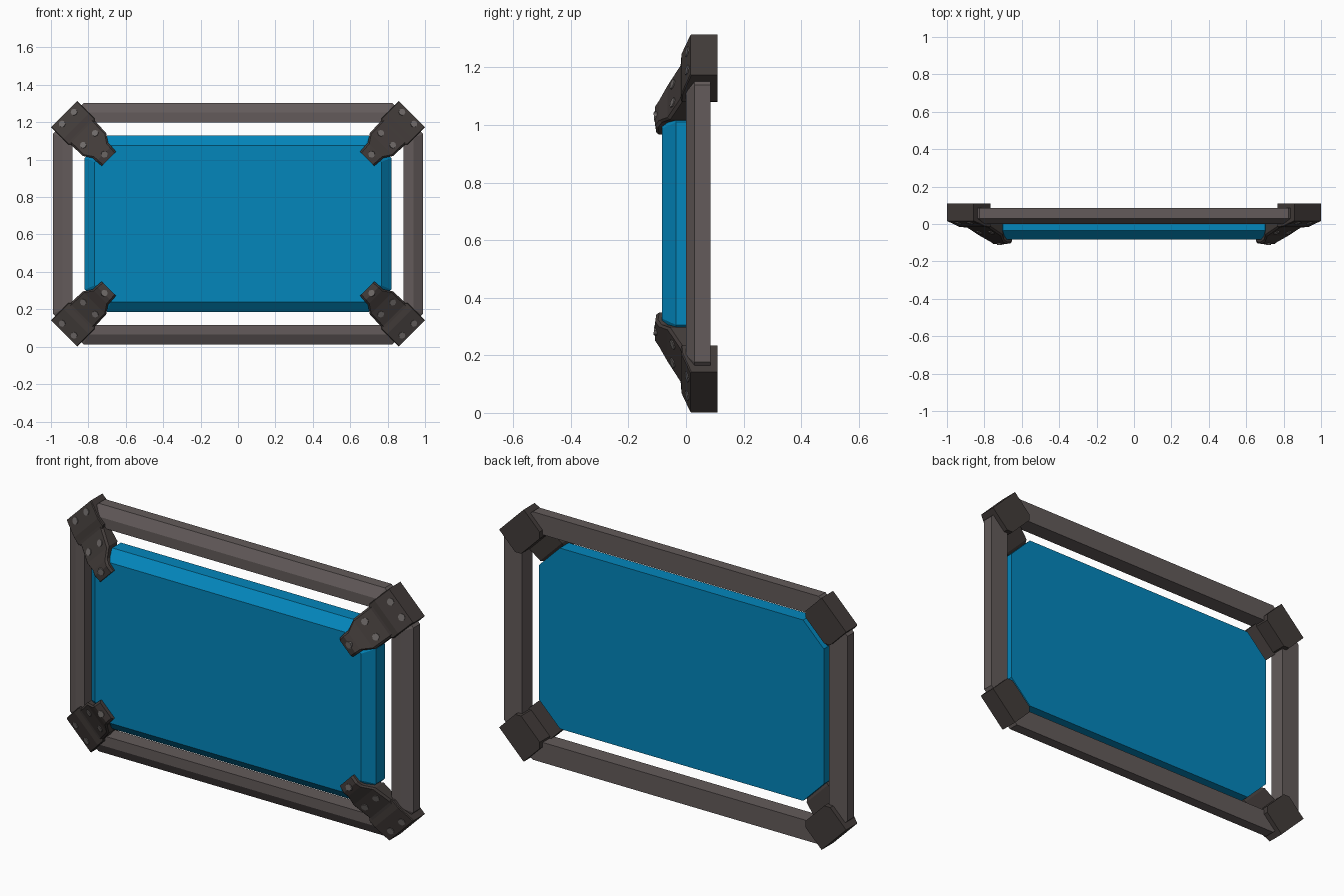
import bpy, bmesh, math
from mathutils import Vector

if "Cube" in bpy.data.objects:
    bpy.data.objects.remove(bpy.data.objects["Cube"])

ZC = 0.6575          # height of the model's centre
K = 2 - math.sqrt(2)  # keeps corner cuts parallel when insetting


def material(name, rgb):
    m = bpy.data.materials.new(name)
    m.diffuse_color = (*rgb, 1)
    m.use_nodes = True
    m.node_tree.nodes["Principled BSDF"].inputs["Base Color"].default_value = m.diffuse_color
    return m


def finish(bm, name, mat):
    bmesh.ops.recalc_face_normals(bm, faces=bm.faces)
    me = bpy.data.meshes.new(name)
    bm.to_mesh(me)
    bm.free()
    me.materials.append(mat)
    ob = bpy.data.objects.new(name, me)
    bpy.context.collection.objects.link(ob)
    return ob


def loft(bm, rings, closed=False):
    """Skin a list of point rings; cap the ends unless closed."""
    vs = [[bm.verts.new(p) for p in r] for r in rings]
    n = len(vs[0])
    pairs = list(zip(vs, vs[1:])) + ([(vs[-1], vs[0])] if closed else [])
    for a, b in pairs:
        for i in range(n):
            j = (i + 1) % n
            bm.faces.new((a[i], a[j], b[j], b[i]))
    if not closed:
        bm.faces.new(vs[0])
        bm.faces.new(vs[-1])


def octagon(hx, hz, cut, inset, y):
    """Rectangle with cut corners, inset evenly, at depth y."""
    c, x, z = cut - K * inset, hx - inset, hz - inset
    pts = [(x, z - c), (x - c, z), (c - x, z), (-x, z - c),
           (-x, c - z), (c - x, -z), (x - c, -z), (x, c - z)]
    return [(px, y, ZC + pz) for px, pz in pts]


def corner(d, w, y, sx, sz):
    """d = distance inward along the corner diagonal, w = across it."""
    r = math.sqrt(0.5)
    return Vector((sx * (0.9295 - (d + w) * r), y,
                   ZC + sz * (0.586 - (d - w) * r)))


def corner_loft(name, stations, mat, sx, sz):
    bm = bmesh.new()
    rings = []
    for d, w, back, front, c in stations:
        sec = [(-w, back), (w, back), (w, front + c),
               (w - c, front), (c - w, front), (-w, front + c)]
        rings.append([corner(d, a, y, sx, sz) for a, y in sec])
    loft(bm, rings)
    finish(bm, name, mat)


frame_mat = material("frame_grey", (0.125, 0.105, 0.103))
clamp_mat = material("clamp_dark", (0.055, 0.045, 0.042))
bolt_mat = material("bolt_grey", (0.16, 0.145, 0.14))
blue_mat = material("panel_blue", (0.001, 0.24, 0.5))

# Outer frame: bar with its outer front edge bevelled, swept round the opening
bm = bmesh.new()
profile = [(0, 0.03), (0.0525, 0), (0.105, 0), (0.105, 0.085), (0, 0.085)]
loft(bm, [octagon(0.99, 0.646, 0.165, i, y) for i, y in profile], closed=True)
finish(bm, "outer_frame", frame_mat)

# Screen panel with bevelled front
bm = bmesh.new()
loft(bm, [octagon(0.82, 0.471, 0.119, i, y)
          for i, y in [(0, 0.037), (0, -0.035), (0.053, -0.083)]])
finish(bm, "screen_panel", blue_mat)

# Corner brackets: block round the frame, sloping arm onto the panel, bolts
block = [(0, 0.1, 0.11, 0.015, 0.004), (0.09, 0.1, 0.11, -0.015, 0.004),
         (0.13, 0.1, 0.11, -0.018, 0.004), (0.155, 0.076, 0.11, -0.018, 0.004)]
arm = [(0.11, 0.09, 0.03, -0.015, 0.01), (0.135, 0.09, 0.03, -0.02, 0.01),
       (0.229, 0.088, 0.015, -0.064, 0.01), (0.274, 0.058, -0.02, -0.094, 0.01),
       (0.30, 0.057, -0.03, -0.107, 0.01), (0.338, 0.054, -0.06, -0.103, 0.01)]
# d, w, y, surface slope dy/dd
bolts = [(0.03, 0.045, 0.005, -0.33), (0.03, -0.045, 0.005, -0.33),
         (0.19, 0.045, -0.0457, -0.47), (0.19, -0.045, -0.0457, -0.47),
         (0.304, 0, -0.1065, 0.1)]
for sx, side in ((-1, "left"), (1, "right")):
    for sz, level in ((-1, "lower"), (1, "upper")):
        tag = f"{level}_{side}"
        corner_loft(f"corner_block_{tag}", block, clamp_mat, sx, sz)
        corner_loft(f"corner_arm_{tag}", arm, clamp_mat, sx, sz)
        bm = bmesh.new()
        for d, w, y, slope in bolts:
            n = Vector((slope, -1)).normalized()   # outward in (d, y)
            t = Vector((1, slope)).normalized()
            rings = []
            for h in (-0.008, 0.004):
                ring = []
                for k in range(8):
                    a = k * math.tau / 8
                    u = 0.018 * math.cos(a)
                    ring.append(corner(d + t.x * u + n.x * h,
                                       w + 0.018 * math.sin(a),
                                       y + t.y * u + n.y * h, sx, sz))
                rings.append(ring)
            loft(bm, rings)
        finish(bm, f"bolts_{tag}", bolt_mat)
